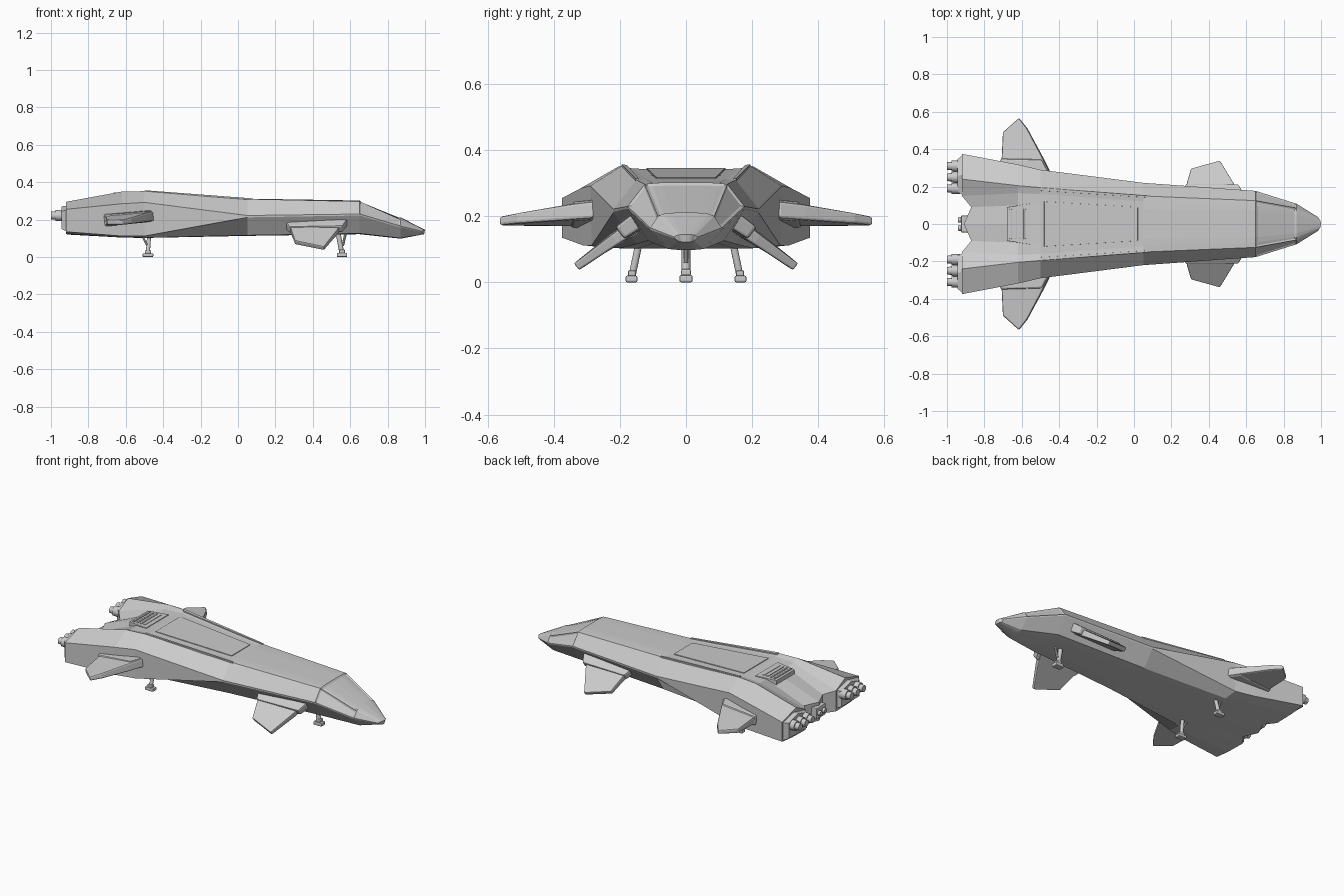
import bpy, bmesh, math
from mathutils import Vector, Matrix

if "Cube" in bpy.data.objects:
    bpy.data.objects.remove(bpy.data.objects["Cube"])

GREY = bpy.data.materials.new("hull_grey")
GREY.diffuse_color = (0.6, 0.6, 0.6, 1)
GREY.use_nodes = True
GREY.node_tree.nodes["Principled BSDF"].inputs["Base Color"].default_value = GREY.diffuse_color


def finish(name, bm, bevel=0.0, smooth=False):
    bmesh.ops.recalc_face_normals(bm, faces=bm.faces[:])
    me = bpy.data.meshes.new(name)
    bm.to_mesh(me)
    bm.free()
    me.materials.append(GREY)
    ob = bpy.data.objects.new(name, me)
    bpy.context.collection.objects.link(ob)
    if bevel:
        m = ob.modifiers.new("edge_bevel", 'BEVEL')
        m.width, m.segments, m.limit_method = bevel, 2, 'ANGLE'
    if smooth:
        bpy.context.view_layer.objects.active = ob
        ob.select_set(True)
        bpy.ops.object.shade_smooth_by_angle(angle=math.radians(35))
        ob.select_set(False)
    return ob


def slab(name, pts, normal, bevel=0.004):
    """Plate from outline points (x, y, z, half thickness)."""
    bm = bmesh.new()
    n = Vector(normal).normalized()
    up = [bm.verts.new(Vector(p[:3]) + n * p[3]) for p in pts]
    dn = [bm.verts.new(Vector(p[:3]) - n * p[3]) for p in pts]
    bm.faces.new(up)
    bm.faces.new(dn[::-1])
    for i in range(len(pts)):
        j = (i + 1) % len(pts)
        bm.faces.new((up[i], dn[i], dn[j], up[j]))
    return finish(name, bm, bevel)


def box(name, x, y, z, bevel=0.004):
    bm = bmesh.new()
    c = Matrix.Translation((sum(x) / 2, sum(y) / 2, sum(z) / 2))
    s = Matrix.Diagonal((x[1] - x[0], abs(y[1] - y[0]), z[1] - z[0], 1))
    bmesh.ops.create_cube(bm, size=1, matrix=c @ s)
    return finish(name, bm, bevel)


def rod(name, a, b, r1, r2=None, n=12):
    a, b = Vector(a), Vector(b)
    d = b - a
    mat = Matrix.Translation((a + b) / 2) @ d.to_track_quat('Z', 'Y').to_matrix().to_4x4()
    bm = bmesh.new()
    bmesh.ops.create_cone(bm, cap_ends=True, segments=n, radius1=r1,
                          radius2=r1 if r2 is None else r2, depth=d.length, matrix=mat)
    return finish(name, bm, smooth=True)


# Hull: lengthwise rails, tail to nose, skinned together
TOP = [
    [(-.91, 0, .235), (-.62, 0, .335), (-.5, 0, .343), (.05, 0, .312), (.65, 0, .302), (.87, 0, .212), (1, 0, .145)],
    [(-.87, .09, .235), (-.62, .1, .335), (-.5, .1, .343), (.05, .08, .312), (.65, .07, .302), (.87, .05, .21), (.998, .012, .145)],
    [(-.92, .15, .25), (-.62, .165, .337), (-.5, .16, .344), (.05, .12, .311), (.65, .1, .3), (.87, .07, .207), (.995, .02, .144)],
    [(-.92, .24, .295), (-.62, .205, .35), (-.5, .195, .352), (.05, .15, .31), (.65, .125, .297), (.87, .085, .2), (.99, .027, .143)],
    [(-.92, .375, .255), (-.62, .318, .285), (-.5, .29, .292), (.05, .22, .222), (.65, .177, .23), (.87, .108, .165), (.985, .036, .137)],
]
BOTTOM = [
    [(-.91, 0, .12), (-.62, 0, .104), (-.5, 0, .102), (.05, 0, .113), (.65, 0, .122), (.87, 0, .098), (.995, 0, .122)],
    [(-.87, .09, .12), (-.62, .09, .104), (-.5, .08, .102), (.05, .07, .113), (.65, .05, .122), (.87, .02, .098), (.993, .01, .122)],
    [(-.92, .15, .122), (-.62, .16, .104), (-.5, .15, .102), (.05, .11, .114), (.65, .08, .123), (.87, .035, .099), (.99, .016, .123)],
    [(-.92, .28, .125), (-.62, .24, .105), (-.5, .2, .103), (.05, .15, .116), (.65, .115, .126), (.87, .055, .101), (.985, .023, .125)],
    [(-.92, .375, .135), (-.62, .312, .112), (-.5, .285, .112), (.05, .219, .212), (.65, .176, .222), (.87, .107, .158), (.984, .034, .133)],
]
bm = bmesh.new()
canopy, side_windows = [], []
for s in (1, -1):
    T = [[bm.verts.new((x, y * s, z)) for x, y, z in r] for r in TOP]
    B = [[bm.verts.new((x, y * s, z)) for x, y, z in r] for r in BOTTOM]
    for rails in (T, B, [T[4], B[4]]):
        for i in range(len(rails) - 1):
            for k in range(6):
                f = bm.faces.new((rails[i][k], rails[i + 1][k], rails[i + 1][k + 1], rails[i][k + 1]))
                if rails is T and k == 4:
                    (side_windows if i == 3 else canopy).append(f)
    for k in (0, 6):
        for i in range(4):
            bm.faces.new((T[i][k], T[i + 1][k], B[i + 1][k], B[i][k]))
bmesh.ops.remove_doubles(bm, verts=bm.verts[:], dist=0.0005)
bmesh.ops.recalc_face_normals(bm, faces=bm.faces[:])
# Recessed windscreen and side windows
bmesh.ops.inset_region(bm, faces=[f for f in canopy if f.is_valid], thickness=.012, depth=-.005)
bmesh.ops.inset_individual(bm, faces=[f for f in side_windows if f.is_valid], thickness=.012, depth=-.005)
finish("hull", bm)

for s, side in ((1, "left"), (-1, "right")):
    # Rear wing with a thick root block
    slab(f"rear_wing_{side}", [(-.72, .28 * s, .195, .026), (-.705, .36 * s, .194, .024),
                               (-.7, .49 * s, .186, .015), (-.615, .567 * s, .185, .013),
                               (-.57, .51 * s, .195, .017), (-.49, .36 * s, .212, .024),
                               (-.45, .28 * s, .22, .026)], (-.12, 0, 1), .008)
    slab(f"wing_root_{side}", [(-.73, .27 * s, .195, .034), (-.71, .35 * s, .196, .032),
                               (-.49, .345 * s, .215, .03), (-.45, .27 * s, .222, .03)],
         (-.12, 0, 1), .01)
    # Drooped front fin
    slab(f"front_fin_{side}", [(.27, .15 * s, .17, .022), (.56, .15 * s, .175, .022),
                               (.53, .215 * s, .13, .018), (.46, .333 * s, .046, .013),
                               (.305, .29 * s, .078, .014), (.285, .22 * s, .13, .018)],
         (0, .61 * s, .79), .006)
    slab(f"fin_root_{side}", [(.25, .15 * s, .175, .026), (.585, .15 * s, .185, .026),
                              (.56, .2 * s, .15, .023), (.275, .2 * s, .145, .023)],
         (0, .61 * s, .79), .008)
    # Raised trim along the deck ridge
    slab(f"ridge_trim_{side}", [(-.5, .178 * s, .35, .005), (-.5, .195 * s, .352, .005),
                                (.07, .152 * s, .31, .004), (.07, .142 * s, .31, .004)],
         (0, 0, 1), .001)
    # Engine pod end plate and nozzles
    bm = bmesh.new()
    ends = []
    for x, ya, yb, za, zb in ((-.915, .155, .37, .137, .25), (-.945, .17, .345, .15, .245)):
        ends.append([bm.verts.new((x, y * s, z)) for y, z in
                     ((ya, za), (yb, za), (yb, zb), ((ya + yb) / 2, zb + .025), (ya, zb))])
    for i in range(5):
        j = (i + 1) % 5
        bm.faces.new((ends[0][i], ends[0][j], ends[1][j], ends[1][i]))
    bm.faces.new(ends[1])
    finish(f"engine_plate_{side}", bm)
    for i, y in enumerate((.19, .25, .31)):
        rod(f"nozzle_base_{side}_{i}", (-.93, y * s, .222), (-.975, y * s, .222), .031, .029, 16)
        rod(f"nozzle_tip_{side}_{i}", (-.97, y * s, .222), (-1, y * s, .222), .023, .02, 16)
    # Main landing leg
    rod(f"rear_leg_{side}", (-.475, .142 * s, .12), (-.482, .163 * s, .02), .011)
    rod(f"rear_brace_{side}", (-.51, .146 * s, .11), (-.485, .16 * s, .06), .006, n=8)
    box(f"rear_foot_{side}", (-.51, -.453), (.147 * s, .183 * s), (0, .02), .005)
    box(f"rear_ankle_{side}", (-.498, -.465), (.152 * s, .176 * s), (.018, .036), .005)
    # Rows of small deck studs
    for i in range(5):
        for j, y in enumerate((.06, .1)):
            x = -.42 + .07 * i
            z = .343 - (x + .5) * .0564
            rod(f"deck_stud_{side}_{i}_{j}", (x, y * s, z - .003), (x, y * s, z + .002), .004, n=6)

# Nose landing leg
rod("nose_leg", (.535, 0, .13), (.555, 0, .02), .013)
rod("nose_brace", (.575, 0, .125), (.56, 0, .06), .007, n=8)
box("nose_foot", (.528, .584), (-.02, .02), (0, .022), .005)
box("nose_ankle", (.54, .572), (-.015, .015), (.02, .04), .005)

# Deck hatch panel, vent housing and louvres
slab("deck_panel", [(-.48, -.12, .342, .004), (.02, -.09, .314, .004),
                    (.02, .09, .314, .004), (-.48, .12, .342, .004)], (.056, 0, 1), .001)
slab("vent_housing", [(-.68, -.09, .326, .014), (-.55, -.11, .336, .008),
                      (-.55, .11, .336, .008), (-.68, .09, .326, .014)], (0, 0, 1), .002)
for i in range(4):
    x = -.665 + .025 * i
    box(f"vent_louvre_{i}", (x, x + .012), (-.08, .08), (.33, .346), .002)

# Tail block between the engine pods
box("tail_block", (-.925, -.85), (-.045, .045), (.145, .215), .006)
for s in (1, -1):
    rod("tail_thruster", (-.9, .022 * s, .18), (-.94, .022 * s, .18), .017, .014)
